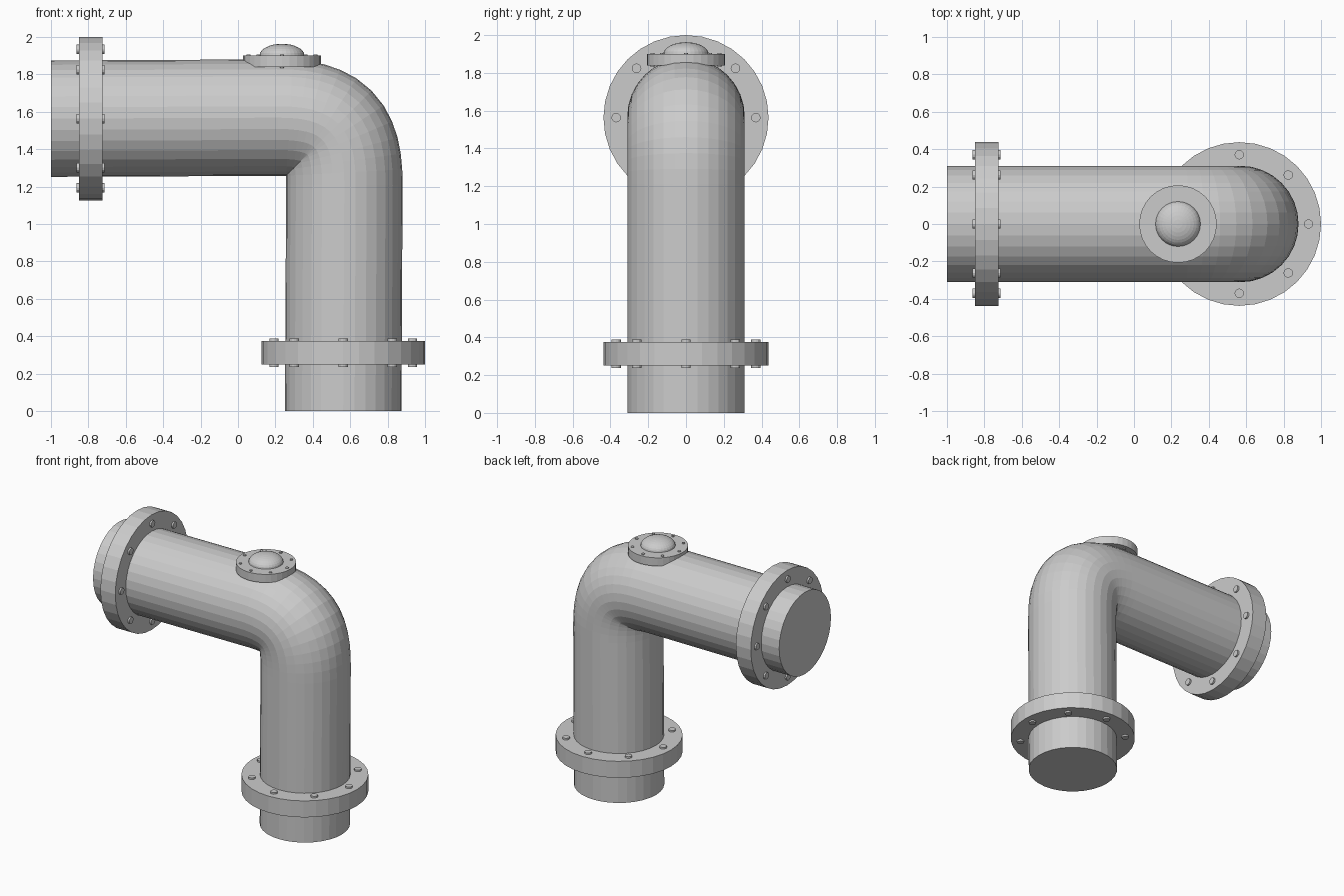
import bpy, bmesh
from math import pi, cos, sin
from mathutils import Vector, Matrix

if "Cube" in bpy.data.objects:
    bpy.data.objects.remove(bpy.data.objects["Cube"])

SIDES = 32
PIPE_R = 0.311


def finish(bm, name):
    bmesh.ops.recalc_face_normals(bm, faces=bm.faces)
    mesh = bpy.data.meshes.new(name)
    bm.to_mesh(mesh)
    bm.free()
    obj = bpy.data.objects.new(name, mesh)
    bpy.context.collection.objects.link(obj)
    return obj


def disc(name, radius, length, matrix, sides=SIDES):
    bm = bmesh.new()
    bmesh.ops.create_cone(bm, cap_ends=True, segments=sides, radius1=radius,
                          radius2=radius, depth=length, matrix=matrix)
    return finish(bm, name)


def flange(name, matrix, radius, thick, ring_r, bolt_r, bolt_len, count=8, phase=0.0):
    disc(name, radius, thick, matrix)
    for i in range(count):
        a = phase + i * 2 * pi / count
        offset = Matrix.Translation((ring_r * cos(a), ring_r * sin(a), 0))
        disc(f"{name}_bolt_{i + 1}", bolt_r, bolt_len, matrix @ offset, 12)


# Pipe centre line: vertical run, tight elbow, horizontal run
p0, p1 = Vector((0.568, 0, 1.21)), Vector((0.57, 0, 1.485))
p2, p3 = Vector((0.485, 0, 1.57)), Vector((0.21, 0, 1.568))
path = [(Vector((0.562, 0, 0)), Vector((0, 0, 1)))]
STEPS = 12
for i in range(STEPS + 1):
    t = i / STEPS
    u = 1 - t
    pos = p0 * u**3 + p1 * 3 * u * u * t + p2 * 3 * u * t * t + p3 * t**3
    tan = (p1 - p0) * u * u + (p2 - p1) * 2 * u * t + (p3 - p2) * t * t
    path.append((pos, tan.normalized()))
path.append((Vector((-1, 0, 1.563)), Vector((-1, 0, 0))))

# Pipe swept along the centre line with capped ends
bm = bmesh.new()
side = Vector((0, 1, 0))
rings = []
for pos, tan in path:
    out = side.cross(tan)
    rings.append([bm.verts.new(pos + PIPE_R * (out * cos(k * 2 * pi / SIDES)
                                               + side * sin(k * 2 * pi / SIDES)))
                  for k in range(SIDES)])
for a, b in zip(rings, rings[1:]):
    for k in range(SIDES):
        n = (k + 1) % SIDES
        bm.faces.new((a[k], a[n], b[n], b[k]))
bm.faces.new(rings[0])
bm.faces.new(rings[-1])
finish(bm, "elbow_pipe")

# Bolted end flanges
flange("lower_flange", Matrix.Translation((0.562, 0, 0.3125)),
       0.437, 0.125, 0.37, 0.025, 0.15)
flange("side_flange", Matrix.Translation((-0.7875, 0, 1.563)) @ Matrix.Rotation(pi / 2, 4, 'Y'),
       0.437, 0.125, 0.37, 0.025, 0.15)

# Inspection cap on top of the bend
flange("cap_flange", Matrix.Translation((0.235, 0, 1.869)),
       0.207, 0.062, 0.178, 0.011, 0.074)

# Domed cap centre
bm = bmesh.new()
bmesh.ops.create_uvsphere(bm, u_segments=32, v_segments=16, radius=0.12,
                          matrix=Matrix.Translation((0.235, 0, 1.9)) @ Matrix.Diagonal((1, 1, 0.52, 1)))
finish(bm, "cap_dome")
